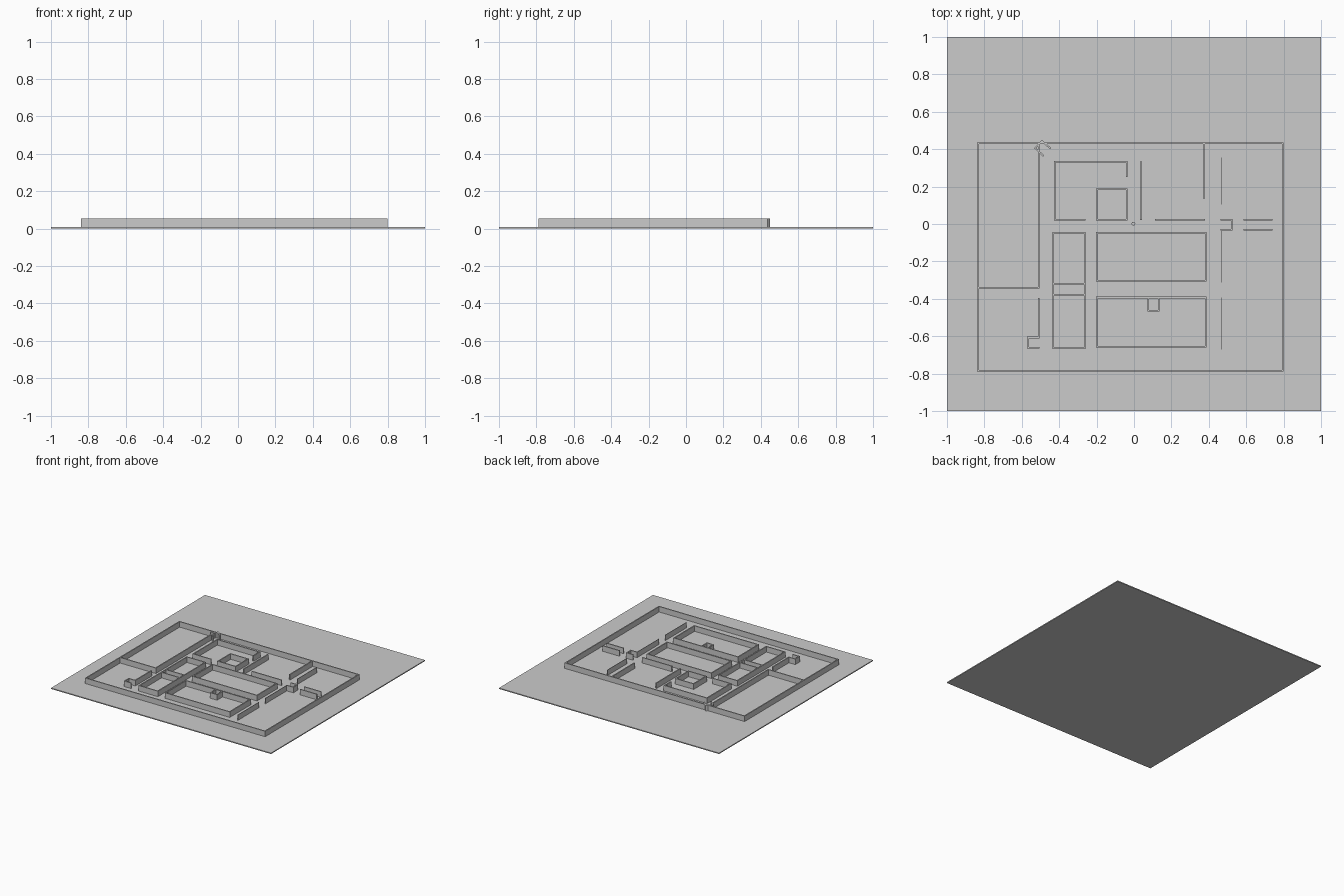
import bpy, bmesh
from mathutils import Matrix, Vector

if "Cube" in bpy.data.objects:
    bpy.data.objects.remove(bpy.data.objects["Cube"])

TOP, FLOOR, T = 0.053, 0.008, 0.009


def add_box(bm, centre, size, angle=0.0):
    m = Matrix.Translation(centre) @ Matrix.Rotation(angle, 4, 'Z') @ Matrix.Diagonal((*size, 1))
    bmesh.ops.create_cube(bm, size=1, matrix=m)


def finish(bm, name):
    mesh = bpy.data.meshes.new(name)
    bm.to_mesh(mesh)
    bm.free()
    ob = bpy.data.objects.new(name, mesh)
    bpy.context.collection.objects.link(ob)
    return ob


def walls(name, *paths, t=T):
    """Upright wall panels along each plan polyline."""
    bm = bmesh.new()
    for path in paths:
        for a, b in zip(path, path[1:]):
            a, b = Vector(a), Vector(b)
            d, c = b - a, (a + b) / 2
            angle = Vector((1, 0)).angle_signed(d) * -1
            add_box(bm, (c.x, c.y, (TOP + FLOOR) / 2),
                    (d.length + t, t, TOP - FLOOR), angle)
    return finish(bm, name)


def ring(x0, x1, y0, y1):
    return [(x0, y0), (x1, y0), (x1, y1), (x0, y1), (x0, y0)]


# Ground slab
bm = bmesh.new()
add_box(bm, (0, 0, FLOOR / 2), (2, 2, FLOOR))
finish(bm, "floor_slab")

# Perimeter
walls("outer_wall", ring(-0.834, 0.795, -0.785, 0.432))

# West side rooms
walls("west_room_wall", [(-0.51, 0.425), (-0.51, -0.34), (-0.83, -0.34)])
walls("southwest_partition",
      [(-0.51, -0.40), (-0.51, -0.607), (-0.567, -0.607), (-0.567, -0.662), (-0.51, -0.662)])
walls("west_block", ring(-0.432, -0.264, -0.665, -0.047),
      [(-0.432, -0.32), (-0.264, -0.32)], [(-0.432, -0.378), (-0.264, -0.378)])

# Rotated corner booth
walls("corner_booth", [(-0.487, 0.366), (-0.528, 0.406), (-0.492, 0.443), (-0.449, 0.406)])

# North rooms
walls("north_room_wall",
      [(-0.264, 0.023), (-0.423, 0.023), (-0.423, 0.333), (-0.038, 0.333), (-0.038, 0.255)])
walls("north_closet", ring(-0.198, -0.038, 0.023, 0.185))
walls("north_partition", [(0.037, 0.33), (0.037, 0.025)])
walls("corridor_wall", [(0.116, 0.023), (0.376, 0.023)])
walls("northeast_partition", [(0.374, 0.43), (0.374, 0.142)])

# Two large central rooms and the alcove
for name, y0, y1 in (("central_room", -0.303, -0.047), ("south_room", -0.657, -0.393)):
    walls(name, ring(-0.198, 0.384, y0, y1))
walls("alcove", [(0.076, -0.393), (0.076, -0.463), (0.133, -0.463), (0.133, -0.393)])

# East side thin partitions and corridor
walls("east_partitions", *[[(0.466, a), (0.466, b)] for a, b in
      ((0.353, 0.107), (-0.035, -0.312), (-0.395, -0.668))], t=0.004)
walls("east_niche", [(0.467, 0.023), (0.523, 0.023), (0.523, -0.031), (0.467, -0.031)])
walls("east_corridor", *[[(0.591, y), (0.735, y)] for y in (0.023, -0.031)])

# Small round marker in the middle
bm = bmesh.new()
bmesh.ops.create_cone(bm, cap_ends=True, segments=16, radius1=0.01, radius2=0.01,
                      depth=0.012, matrix=Matrix.Translation((-0.003, 0.002, FLOOR + 0.006)))
finish(bm, "centre_marker")
